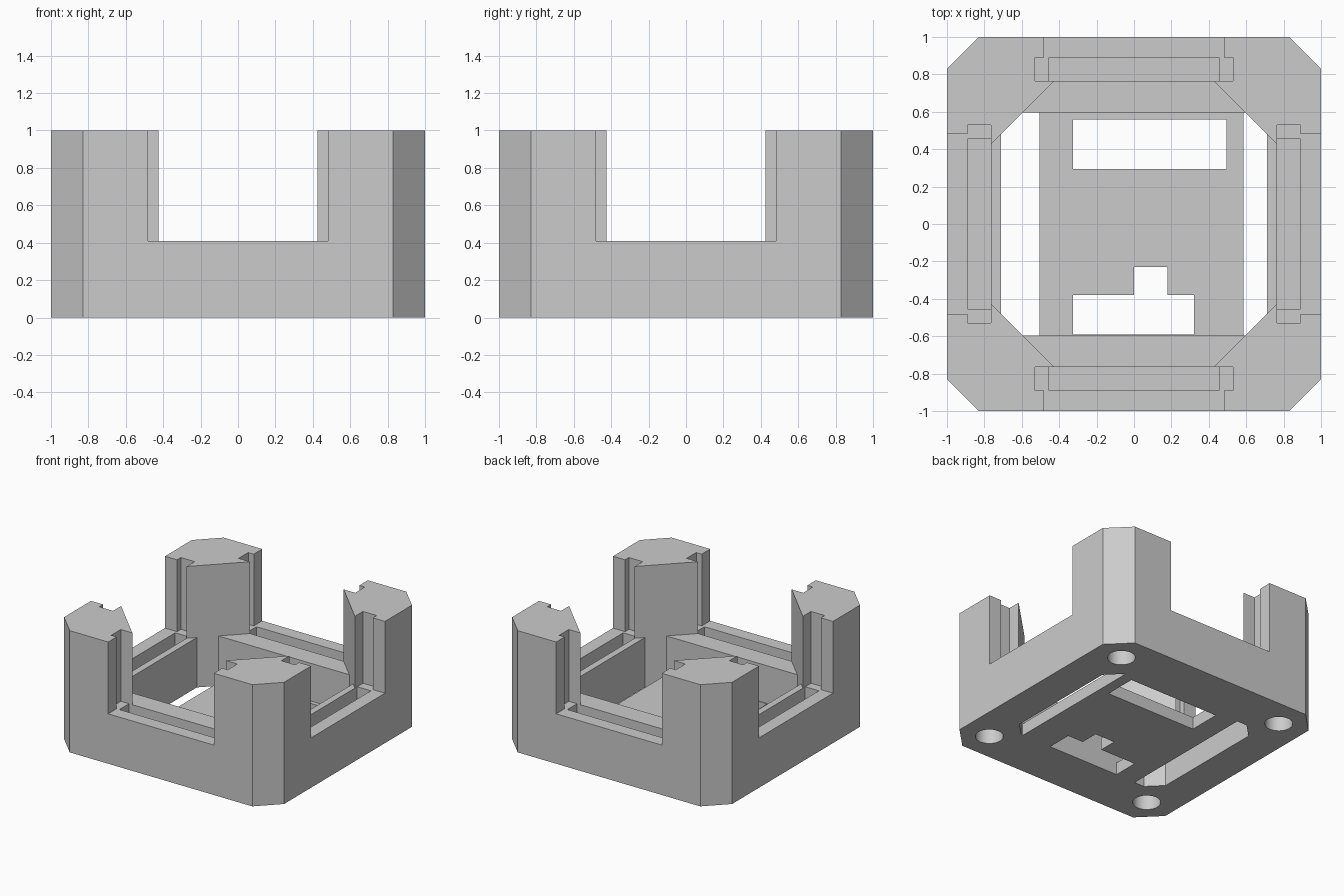
import bpy
import bmesh

cube = bpy.data.objects.get("Cube")
if cube:
    bpy.data.objects.remove(cube, do_unlink=True)

GREY = (0.6, 0.6, 0.6, 1.0)
grey = bpy.data.materials.new("light grey plastic")
grey.use_nodes = True
grey.diffuse_color = GREY
grey.node_tree.nodes["Principled BSDF"].inputs["Base Color"].default_value = GREY

SILL = 0.41        # top of the low walls
FLOOR = 0.10       # floor plate thickness
GROOVE = 0.29      # bottom of the panel grooves


def prism(name, outline, z0, z1):
    """Extrude a flat outline from z0 to z1."""
    bm = bmesh.new()
    face = bm.faces.new([bm.verts.new((x, y, z0)) for x, y in outline])
    top = bmesh.ops.extrude_face_region(bm, geom=[face])["geom"]
    verts = [g for g in top if isinstance(g, bmesh.types.BMVert)]
    bmesh.ops.translate(bm, verts=verts, vec=(0, 0, z1 - z0))
    bmesh.ops.recalc_face_normals(bm, faces=bm.faces[:])
    mesh = bpy.data.meshes.new(name)
    bm.to_mesh(mesh)
    bm.free()
    mesh.materials.append(grey)
    obj = bpy.data.objects.new(name, mesh)
    bpy.context.collection.objects.link(obj)
    return obj


def rect(x0, x1, y0, y1):
    return [(x0, y0), (x1, y0), (x1, y1), (x0, y1)]


def turned(points):
    """Repeat a run of points for all four sides, a quarter turn each."""
    result = []
    for _ in range(4):
        result += points
        points = [(-y, x) for x, y in points]
    return result


def cut(target, cutter):
    """Subtract the cutter, bake the result and drop the cutter."""
    mod = target.modifiers.new("cut", "BOOLEAN")
    mod.operation = "DIFFERENCE"
    mod.solver = "EXACT"
    mod.object = cutter
    cutter.hide_render = True
    bpy.context.view_layer.update()
    graph = bpy.context.evaluated_depsgraph_get()
    baked = bpy.data.meshes.new_from_object(target.evaluated_get(graph))
    target.modifiers.clear()
    target.data = baked
    bpy.data.objects.remove(cutter, do_unlink=True)


# Housing: chamfered block
housing = prism("housing", turned([(0.83, 1), (-0.83, 1)]), 0, 1)

# Wide openings and panel slots between the corner posts
side = [(0.48, 1.2), (0.48, 0.89), (0.53, 0.89), (0.53, 0.765), (0.425, 0.765)]
side = side[::-1] + [(-x, y) for x, y in side]
cut(housing, prism("opening_cutter", turned(side), SILL, 1.2))

# Central cavity right through the bottom
cavity = [(0.71, -0.48), (0.71, 0.48), (0.595, 0.595), (-0.595, 0.595),
          (-0.71, 0.48), (-0.71, -0.48), (-0.595, -0.595), (0.595, -0.595)]
cut(housing, prism("cavity_cutter", cavity, -0.2, 0.6))

# Panel grooves in the tops of the four low walls
for sign in (-1, 1):
    a, b = sorted((sign * 0.765, sign * 0.89))
    cut(housing, prism("groove_cutter", rect(-0.455, 0.455, a, b), GROOVE, 0.6))
    cut(housing, prism("groove_cutter", rect(a, b, -0.455, 0.455), GROOVE, 0.6))

# Round blind holes under the corner posts
for x in (-0.765, 0.765):
    for y in (-0.765, 0.765):
        bpy.ops.mesh.primitive_cylinder_add(vertices=40, radius=0.104, depth=0.8,
                                            location=(x, y, 0))
        cut(housing, bpy.context.object)

# Floor plate with a stepped notch at the front and a rectangular window
notch = [(-0.325, -0.59), (0.32, -0.59), (0.32, -0.38), (0.18, -0.38),
         (0.18, -0.23), (0, -0.23), (0, -0.38), (-0.325, -0.38)]
floor = prism("floor_plate", rect(-0.505, 0.585, -0.595, 0.595), 0, FLOOR)
cut(floor, prism("notch_cutter", notch, -0.2, 0.3))
cut(floor, prism("window_cutter", rect(-0.325, 0.495, 0.295, 0.56), -0.2, 0.3))

# Crisp facets, smooth bores
for obj in (housing, floor):
    obj.data.materials.clear()
    obj.data.materials.append(grey)
    for poly in obj.data.polygons:
        poly.material_index = 0
    bpy.ops.object.select_all(action="DESELECT")
    obj.select_set(True)
    bpy.context.view_layer.objects.active = obj
    bpy.ops.object.shade_smooth_by_angle(angle=0.5)
